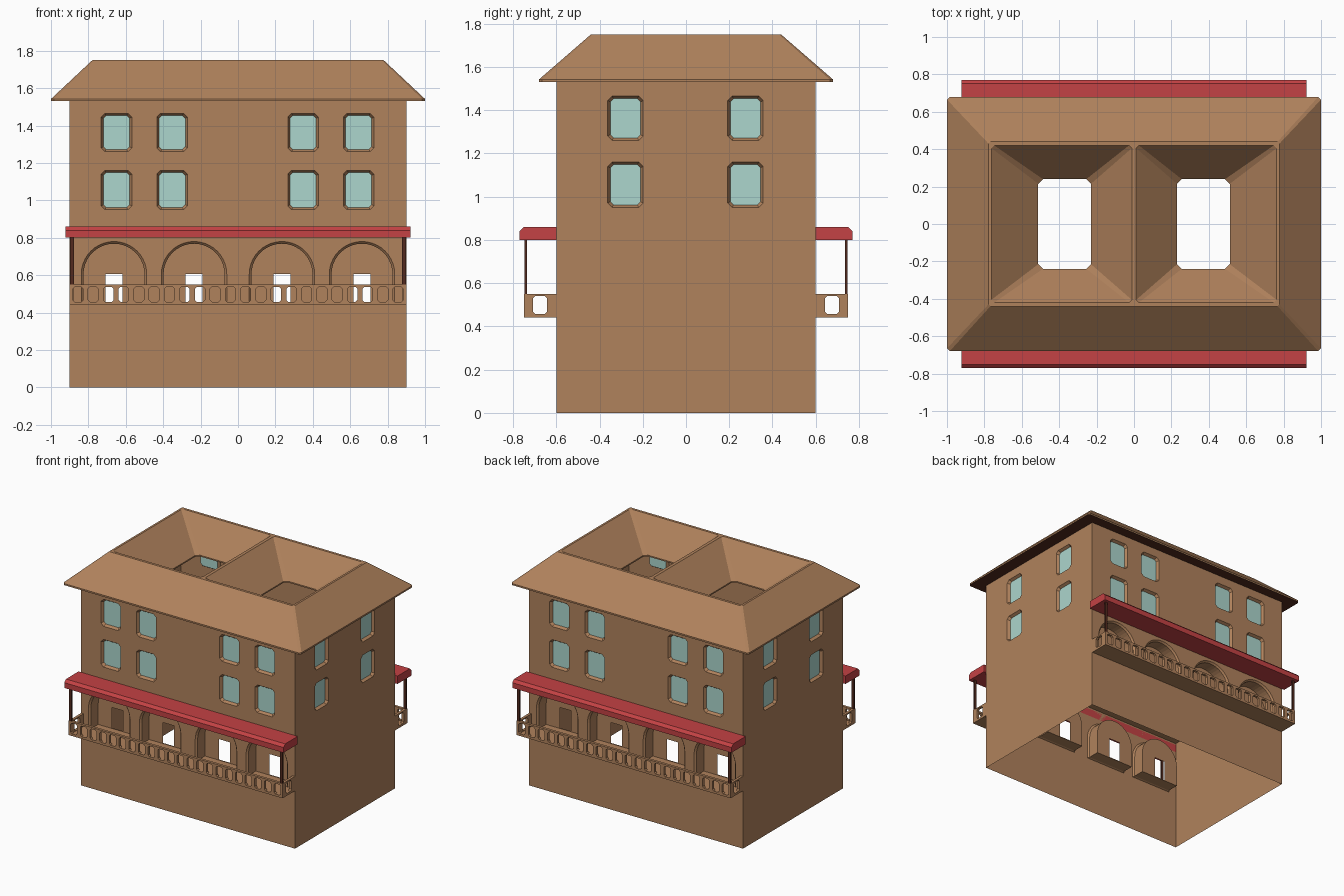
import bpy, bmesh, math
from mathutils import Vector, Matrix

if "Cube" in bpy.data.objects:
    bpy.data.objects.remove(bpy.data.objects["Cube"])


def material(name, rgb):
    m = bpy.data.materials.new(name)
    m.diffuse_color = (*rgb, 1)
    m.use_nodes = True
    m.node_tree.nodes["Principled BSDF"].inputs["Base Color"].default_value = m.diffuse_color
    return m


BROWN = material("warm_brown", (0.434, 0.223, 0.107))
RED = material("awning_red", (0.552, 0.054, 0.058))
TEAL = material("window_teal", (0.413, 0.672, 0.610))
DARK = material("dark_wood", (0.084, 0.023, 0.013))


# Frames: map (u right, v up, d inward depth) to space
def side(angle, off):
    r = Matrix.Rotation(angle, 3, 'Z')
    return lambda u, v, d=0: r @ Vector((u, d - off, v))


def top(z):
    return lambda u, v, d=0: Vector((u, v, z - d))


# Counter-clockwise outlines
def rect(u0, u1, v0, v1, c=0):
    if not c:
        return [(u0, v0), (u1, v0), (u1, v1), (u0, v1)]
    return [(u0 + c, v0), (u1 - c, v0), (u1, v0 + c), (u1, v1 - c),
            (u1 - c, v1), (u0 + c, v1), (u0, v1 - c), (u0, v0 + c)]


def arch(c, r, v0, spring, n=20):
    arc = [(c + r * math.cos(math.pi * i / n), spring + r * math.sin(math.pi * i / n))
           for i in range(n + 1)]
    return [(c - r, v0), (c + r, v0)] + arc


def sheet(bm, P, loops, d=0, flip=False):
    """Flat face with holes: first loop is the outline."""
    n = P(0, 0, 0) - P(0, 0, 1)
    if flip:
        n = -n
    edges = []
    for loop in loops:
        vs = [bm.verts.new(P(u, v, d)) for u, v in loop]
        edges += [bm.edges.new((vs[i - 1], vs[i])) for i in range(len(vs))]
    res = bmesh.ops.triangle_fill(bm, use_beauty=True, edges=edges, normal=n)
    for f in res["geom"]:
        if isinstance(f, bmesh.types.BMFace):
            f.normal_update()
            if f.normal.dot(n) < 0:
                f.normal_flip()


def ring(bm, P, a, da, b, db, flip=False):
    """Band joining two outlines; faces the inside of the loop."""
    va = [bm.verts.new(P(u, v, da)) for u, v in a]
    vb = [bm.verts.new(P(u, v, db)) for u, v in b]
    for i in range(len(a)):
        q = [va[i - 1], va[i], vb[i], vb[i - 1]]
        bm.faces.new(q[::-1] if flip else q)


def plate(bm, P, outer, holes, d0, d1):
    sheet(bm, P, [outer] + holes, d0)
    sheet(bm, P, [outer] + holes, d1, True)
    ring(bm, P, outer, d0, outer, d1, True)
    for h in holes:
        ring(bm, P, h, d0, h, d1)


def finish(bm, name, mat):
    bmesh.ops.remove_doubles(bm, verts=bm.verts, dist=1e-5)
    me = bpy.data.meshes.new(name)
    bm.to_mesh(me)
    bm.free()
    me.materials.append(mat)
    ob = bpy.data.objects.new(name, me)
    bpy.context.collection.objects.link(ob)
    return ob


# Walls with recessed windows and arched door niches
ROWS = [(0.95, 1.16), (1.26, 1.465)]
LONG_WINDOWS = [-0.65, -0.352, 0.348, 0.645]
SIDE_WINDOWS = [-0.28, 0.275]
ARCHES = [-0.663, -0.235, 0.235, 0.663]
walls, panes = bmesh.new(), bmesh.new()
for k in range(4):
    long = k % 2 == 0
    half = 0.9 if long else 0.6
    P = side(k * math.pi / 2, 0.6 if long else 0.9)
    sign = 1 if k in (0, 1) else -1
    holes = []
    for c in (LONG_WINDOWS if long else SIDE_WINDOWS):
        for z0, z1 in ROWS:
            c2 = c * sign
            o = rect(c2 - 0.082, c2 + 0.082, z0, z1, 0.02)
            i = rect(c2 - 0.07, c2 + 0.07, z0 + 0.012, z1 - 0.012, 0.015)
            holes.append(o)
            ring(walls, P, o, 0, i, 0.02)
            sheet(panes, P, [i], 0.02)
    if long:
        for c in ARCHES:
            o = arch(c, 0.175, 0.44, 0.605)
            i = arch(c, 0.163, 0.445, 0.605)
            door = rect(c - 0.046, c + 0.046, 0.45, 0.605)
            holes.append(o)
            ring(walls, P, o, 0, i, 0.012)
            ring(walls, P, i, 0.012, i, 0.1)
            sheet(walls, P, [i, door], 0.1)
    sheet(walls, P, [rect(-half, half, 0, 1.53)] + holes)
finish(walls, "walls", BROWN)
finish(panes, "window_panes", TEAL)

# Ledge between the two storeys, inside the shell
bm = bmesh.new()
plate(bm, top(0.88), rect(-0.899, 0.899, -0.599, 0.599),
      [rect(-0.79, 0.79, -0.49, 0.49)], 0, 0.01)
finish(bm, "storey_ledge", BROWN)

# Hipped roof with two funnel-shaped wells
bm = bmesh.new()
P = top(1.75)
eave = rect(-1, 1, -0.68, 0.68, 0.015)
ridge = rect(-0.778, 0.778, -0.44, 0.44, 0.01)
wells, mouths = [], []
for s in (-1, 1):
    a, b = sorted((s * 0.012, s * 0.762))
    wells.append(rect(a, b, -0.42, 0.42, 0.015))
    a, b = sorted((s * 0.23, s * 0.512))
    mouths.append(rect(a, b, -0.24, 0.24, 0.025))
sheet(bm, P, [ridge] + wells)
ring(bm, P, ridge, 0, eave, 0.208, True)
ring(bm, P, eave, 0.208, eave, 0.22, True)
for w, m in zip(wells, mouths):
    ring(bm, P, w, 0, m, 0.21)
    ring(bm, P, m, 0.21, m, 0.22)
finish(bm, "roof", BROWN)

# Dark underside of the eaves
bm = bmesh.new()
sheet(bm, P, [eave] + mouths, 0.22, True)
finish(bm, "eave_underside", DARK)

# Balcony, posts and awning on the front and back
for name, ang in (("front", 0), ("back", math.pi)):
    bm = bmesh.new()
    pitch = 0.0815
    holes = [rect((i - 10.5) * pitch - 0.027, (i - 10.5) * pitch + 0.027, 0.457, 0.537, 0.01)
             for i in range(22)]
    plate(bm, side(ang, 0.75), rect(-0.9, 0.9, 0.44, 0.55), holes, 0, 0.02)
    # end rails
    for s in (-1, 1):
        u0, u1 = (-0.73, -0.6) if s * math.cos(ang) > 0 else (0.6, 0.73)
        m = 0.675 if u0 > 0 else -0.675
        plate(bm, side(ang + s * math.pi / 2, 0.9),
              rect(*((-0.73, -0.6) if s > 0 else (0.6, 0.73)), 0.44, 0.55),
              [rect((-0.675 if s > 0 else 0.675) - 0.032, (-0.675 if s > 0 else 0.675) + 0.032,
                    0.457, 0.54, 0.01)], 0, 0.02)
    # floor
    plate(bm, side(ang, 0.73), rect(-0.88, 0.88, 0.44, 0.453), [], 0, 0.13)
    finish(bm, name + "_balcony", BROWN)

    bm = bmesh.new()
    for s in (-1, 1):
        plate(bm, side(ang, 0.747), rect(s * 0.888 - 0.011, s * 0.888 + 0.011, 0.55, 0.80), [], 0, 0.012)
    finish(bm, name + "_posts", DARK)

    bm = bmesh.new()
    profile = [(-0.6, 0.86), (-0.75, 0.86), (-0.77, 0.84), (-0.77, 0.80), (-0.6, 0.80)]
    plate(bm, side(ang + math.pi / 2, 0.922), profile, [], 0, 1.844)
    finish(bm, name + "_awning", RED)
